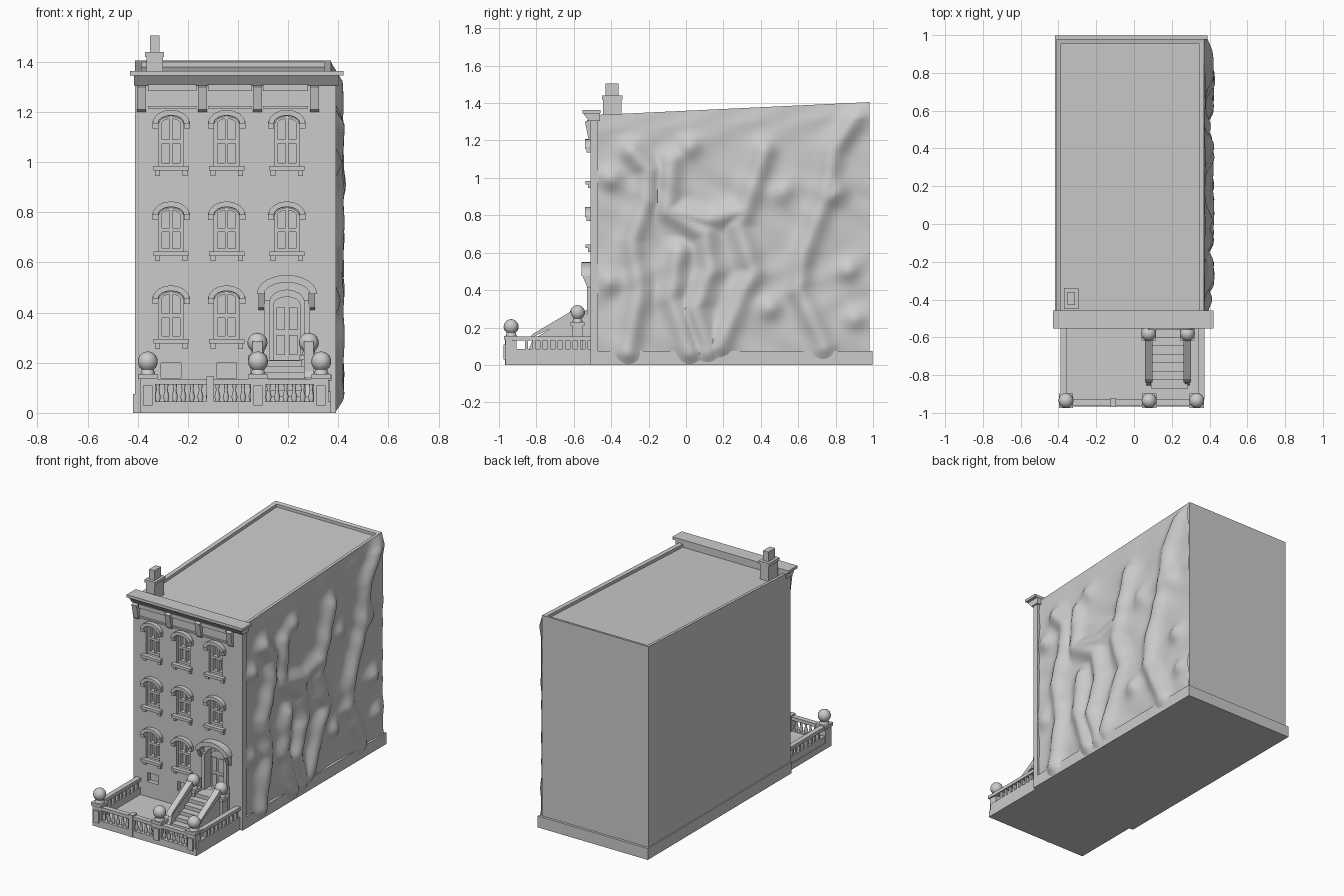
import bpy, bmesh, math
from mathutils import Vector

cube = bpy.data.objects.get("Cube")
if cube:
    bpy.data.objects.remove(cube, do_unlink=True)

stone = bpy.data.materials.new("grey_stone")
stone.use_nodes = True
GREY = (0.6, 0.6, 0.6, 1)
stone.diffuse_color = GREY
stone.node_tree.nodes["Principled BSDF"].inputs["Base Color"].default_value = GREY


def finish(name, bm, smooth=False):
    bmesh.ops.recalc_face_normals(bm, faces=bm.faces)
    mesh = bpy.data.meshes.new(name)
    bm.to_mesh(mesh)
    bm.free()
    mesh.materials.append(stone)
    ob = bpy.data.objects.new(name, mesh)
    bpy.context.collection.objects.link(ob)
    if smooth:
        bpy.ops.object.select_all(action='DESELECT')
        ob.select_set(True)
        bpy.context.view_layer.objects.active = ob
        bpy.ops.object.shade_smooth_by_angle(angle=math.radians(50))
    return ob


def prism(name, pts, a, b, axis="y", smooth=False):
    """Extrude an (x, z) outline along y, or a (y, z) outline along x."""
    bm = bmesh.new()
    vs = [bm.verts.new((p, a, q) if axis == "y" else (a, p, q)) for p, q in pts]
    f = bm.faces.new(vs)
    ext = bmesh.ops.extrude_face_region(bm, geom=[f])
    d = Vector((0, b - a, 0)) if axis == "y" else Vector((b - a, 0, 0))
    bmesh.ops.translate(bm, vec=d, verts=[v for v in ext["geom"] if isinstance(v, bmesh.types.BMVert)])
    return finish(name, bm, smooth)


def box(name, x0, x1, y0, y1, z0, z1):
    return prism(name, [(x0, z0), (x1, z0), (x1, z1), (x0, z1)], y0, y1)


def lathe(name, x, y, prof, n=16):
    bm = bmesh.new()
    vs = [bm.verts.new((x + r, y, z)) for r, z in prof]
    es = [bm.edges.new(e) for e in zip(vs, vs[1:])]
    bmesh.ops.spin(bm, geom=vs + es, cent=(x, y, 0), axis=(0, 0, 1), angle=math.tau, steps=n)
    bmesh.ops.remove_doubles(bm, verts=bm.verts, dist=0.0005)
    return finish(name, bm, True)


def arch(cx, w, z0, z1, rise, n=8):
    """Arched opening outline: straight sides and a curved head."""
    top = [(cx + w / 2 * math.cos(math.pi * i / n), z1 - rise + rise * math.sin(math.pi * i / n))
           for i in range(n + 1)]
    return [(cx - w / 2, z0), (cx + w / 2, z0)] + top


def arch_band(cx, w, z, rise, t, n=8):
    """Curved band, thickness t, over an opening."""
    def row(r, dz):
        return [(cx + r * math.cos(math.pi * i / n), z + dz * math.sin(math.pi * i / n))
                for i in range(n + 1)]
    return row(w / 2 + t, rise + t) + row(w / 2, rise)[::-1]


FRONT, LEFT, RIGHT, BACK = -0.51, -0.41, 0.37, 0.98
COLS = (-0.267, -0.045, 0.195)
ROWS = ((0.98, 1.185), (0.64, 0.82), (0.29, 0.485))
DOOR_X = COLS[2]
windows = [(x, a, b) for r, (a, b) in enumerate(ROWS) for c, x in enumerate(COLS) if (r, c) != (2, 2)]

# House body with sloping roof sunk behind a low parapet
body = prism("house_body", [(FRONT, 0), (BACK, 0), (BACK, 1.405), (FRONT, 1.335)], LEFT, RIGHT, "x")
bm = bmesh.new()
bm.from_mesh(body.data)
bm.normal_update()
roof = max(bm.faces, key=lambda f: f.normal.z)
bmesh.ops.inset_region(bm, faces=[roof], thickness=0.035, depth=0)
bmesh.ops.translate(bm, vec=(0, 0, -0.004), verts=roof.verts)
ext = bmesh.ops.extrude_discrete_faces(bm, faces=[roof])
bmesh.ops.translate(bm, vec=(0, 0, -0.02), verts=ext["faces"][0].verts)
bm.to_mesh(body.data)
bm.free()

# Cut the window and door recesses
cutters = [prism("opening_cutter", arch(x, 0.1, a, b, 0.03), FRONT - 0.1, FRONT + 0.05) for x, a, b in windows]
cutters.append(prism("opening_cutter", arch(DOOR_X, 0.14, 0.21, 0.49, 0.05), FRONT - 0.1, FRONT + 0.05))
cutters += [box("opening_cutter", x - 0.04, x + 0.04, FRONT - 0.1, FRONT + 0.03, 0.14, 0.2) for x in COLS[:2]]
bpy.context.view_layer.objects.active = body
for c in cutters:
    c.hide_render = True
    mod = body.modifiers.new("opening", 'BOOLEAN')
    mod.operation, mod.solver, mod.object = 'DIFFERENCE', 'EXACT', c
    bpy.ops.object.modifier_apply(modifier=mod.name)
    bpy.data.objects.remove(c, do_unlink=True)

# Windows: frame, glazing bars, sill and hood
for x, a, b in windows:
    y = FRONT + 0.02
    for s in (-1, 1):
        prism("window_jamb", [(x + s * 0.036, a), (x + s * 0.05, a), (x + s * 0.05, b - 0.03), (x + s * 0.036, b - 0.022)], y, y + 0.03)
        box("hood_ear", x + s * 0.063 - 0.012, x + s * 0.063 + 0.012, FRONT - 0.022, FRONT, b - 0.05, b - 0.02)
        box("sill_foot", x + s * 0.055 - 0.01, x + s * 0.055 + 0.01, FRONT - 0.015, FRONT, a - 0.035, a - 0.01)
    prism("window_head", arch_band(x, 0.08, b - 0.035, 0.023, 0.01), y, y + 0.03)
    box("window_mullion", x - 0.006, x + 0.006, y + 0.005, y + 0.03, a, b)
    box("window_meeting_rail", x - 0.05, x + 0.05, y, y + 0.03, (a + b) / 2 - 0.008, (a + b) / 2 + 0.008)
    box("window_bottom_rail", x - 0.05, x + 0.05, y, y + 0.03, a, a + 0.016)
    box("window_sill", x - 0.07, x + 0.07, FRONT - 0.028, FRONT, a - 0.014, a + 0.004)
    prism("window_hood", arch_band(x, 0.104, b - 0.03, 0.032, 0.022), FRONT - 0.03, FRONT, smooth=True)

# Door with panels, surround and arched hood on brackets
prism("door", arch(DOOR_X, 0.11, 0.21, 0.465, 0.035), FRONT + 0.025, FRONT + 0.05)
for s in (-1, 1):
    for z0, z1 in ((0.23, 0.31), (0.33, 0.42)):
        cx = DOOR_X + s * 0.025
        box("door_panel", cx - 0.017, cx + 0.017, FRONT + 0.018, FRONT + 0.03, z0, z1)
    cx = DOOR_X + s * 0.08
    box("door_pilaster", cx - 0.012, cx + 0.012, FRONT - 0.02, FRONT, 0.2, 0.45)
    cx = DOOR_X + s * 0.1
    prism("door_bracket", [(FRONT, 0.41), (FRONT - 0.02, 0.42), (FRONT - 0.045, 0.48), (FRONT, 0.48)], cx - 0.013, cx + 0.013, "x")
prism("door_hood", arch_band(DOOR_X, 0.18, 0.475, 0.045, 0.03, 12), FRONT - 0.05, FRONT, smooth=True)

# Cornice, frieze and brackets
prism("cornice", [(-0.46, 1.36), (-0.55, 1.36), (-0.55, 1.345), (-0.535, 1.325), (-0.52, 1.305), (-0.46, 1.305)], -0.415, 0.4, "x")
box("cornice_cap", -0.43, 0.42, -0.553, -0.458, 1.345, 1.363)
for x0, x1 in ((-0.36, -0.165), (-0.12, 0.055), (0.1, 0.28)):
    box("frieze_panel", x0, x1, FRONT - 0.02, FRONT, 1.285, 1.31)
    box("frieze_bead", x0, x1, FRONT - 0.012, FRONT, 1.215, 1.225)
for x in (-0.385, -0.142, 0.077, 0.305):
    prism("cornice_bracket", [(FRONT, 1.2), (FRONT - 0.012, 1.21), (FRONT - 0.03, 1.3), (FRONT, 1.31)], x - 0.018, x + 0.018, "x")

# Plinth at the foot of the house
box("plinth", LEFT - 0.008, RIGHT + 0.02, FRONT, 0.997, 0, 0.075)
box("corner_quoin", RIGHT - 0.01, RIGHT + 0.02, FRONT, FRONT + 0.04, 0, 1.32)

# Lumpy party wall: ridges and knobs on a fine grid
RIDGES = [
    [(-.29, 1.14), (-.2, 1.04), (-.21, .88), (-.29, .66), (-.25, .4), (-.31, .07)],
    [(-.08, 1.09), (-.1, .82), (.1, .7), (.13, .5), (.05, .3), (.12, .08)],
    [(-.04, .6), (-.08, .35), (.02, .07)], [(-.1, .82), (.12, .78), (.3, .82)],
    [(.42, 1.14), (.35, .93), (.28, .74), (.36, .5), (.26, .29), (.18, .1)],
    [(.92, 1.36), (.79, 1.14), (.74, .88), (.63, .6), (.6, .4), (.74, .1)]]
KNOBS = [(.52, .93), (.82, .93), (.45, .3), (.87, .5), (-.41, .45), (.02, 1.17), (-.4, 1.0), (.9, .25)]
segments = [(Vector(p), Vector(q)) for r in RIDGES for p, q in zip(r, r[1:])]


def bump(y, z):
    p = Vector((y, z))
    d = 1
    for a, b in segments:
        t = max(0, min(1, (p - a).dot(b - a) / (b - a).length_squared))
        d = min(d, (p - a.lerp(b, t)).length)
    k = min((p - Vector(q)).length for q in KNOBS)
    h = 0.045 * math.exp(-(d / 0.06) ** 2) + 0.035 * math.exp(-(k / 0.06) ** 2)
    return min(h, 0.05) + 0.005 * math.sin(19 * y + 4 * math.sin(7 * z)) * math.sin(15 * z)


bm = bmesh.new()
NY, NZ = 100, 90
grid = []
for i in range(NY + 1):
    y = FRONT + (BACK - FRONT) * i / NY
    top = 1.335 + 0.07 * i / NY
    grid.append([bm.verts.new((RIGHT + (0.006 + bump(y, top * j / NZ)) * min(1, (NZ - j) / 5), y, top * j / NZ))
                 for j in range(NZ + 1)])
for i in range(NY):
    for j in range(NZ):
        bm.faces.new((grid[i][j], grid[i + 1][j], grid[i + 1][j + 1], grid[i][j + 1]))
wall = finish("lumpy_side_wall", bm, True)
if wall.data.polygons[0].normal.x < 0:
    wall.data.flip_normals()

# Chimney
box("chimney_base", -0.365, -0.3, -0.445, -0.345, 1.3, 1.43)
box("chimney_band", -0.37, -0.295, -0.45, -0.34, 1.42, 1.44)
box("chimney_pot", -0.352, -0.313, -0.43, -0.36, 1.43, 1.505)

# Front yard and low walls
box("yard_floor", -0.39, 0.37, -0.95, FRONT, 0, 0.04)
for x in (-0.385, 0.345):
    box("yard_side_wall", x, x + 0.025, -0.95, FRONT, 0, 0.085)
    box("side_rail", x - 0.004, x + 0.029, -0.93, FRONT, 0.13, 0.152)
    for i in range(9):
        y = -0.86 + i * 0.04
        box("side_baluster", x + 0.004, x + 0.021, y, y + 0.016, 0.08, 0.135)
box("front_kerb", -0.39, 0.37, -0.965, -0.93, 0, 0.045)
box("front_rail", -0.36, 0.34, -0.962, -0.928, 0.113, 0.135)
for i in range(19):
    x = -0.32 + i * 0.034
    lathe("front_baluster", x, -0.945, [(0.007, 0.04), (0.012, 0.065), (0.006, 0.09), (0.009, 0.115)], 8)
box("gate_pier", -0.125, -0.095, -0.968, -0.92, 0, 0.145)


def ball_post(x, y, z0, z):
    box("post_shaft", x - 0.03, x + 0.03, y - 0.03, y + 0.03, z0, z - 0.07)
    box("post_cap", x - 0.038, x + 0.038, y - 0.038, y + 0.038, z - 0.07, z - 0.05)
    ball = [(0.04 * math.sin(t), z - 0.04 * math.cos(t)) for t in [math.pi * i / 10 for i in range(2, 11)]]
    lathe("post_ball", x, y, [(0.03, z - 0.05)] + ball)


for x in (-0.36, 0.08, 0.332):
    ball_post(x, -0.935, 0, 0.205)
    box("post_panel", x - 0.018, x + 0.018, -0.975, -0.96, 0.03, 0.11)

# Entry stairs with sloping side walls and landing posts
for i in range(7):
    box("stair_step", 0.09, 0.285, -0.87 + i * 0.045, FRONT, 0.04, 0.065 + i * 0.024)
for x in (0.065, 0.27):
    prism("stair_side_wall", [(-0.86, 0.03), (-0.82, 0.135), (-0.6, 0.27), (FRONT, 0.27), (FRONT, 0.03)], x, x + 0.025, "x")
    prism("stair_handrail", [(-0.84, 0.14), (-0.82, 0.165), (-0.6, 0.295), (-0.57, 0.295), (-0.57, 0.265)], x - 0.007, x + 0.032, "x")
    ball_post(x + 0.0125, -0.58, 0.04, 0.28)
